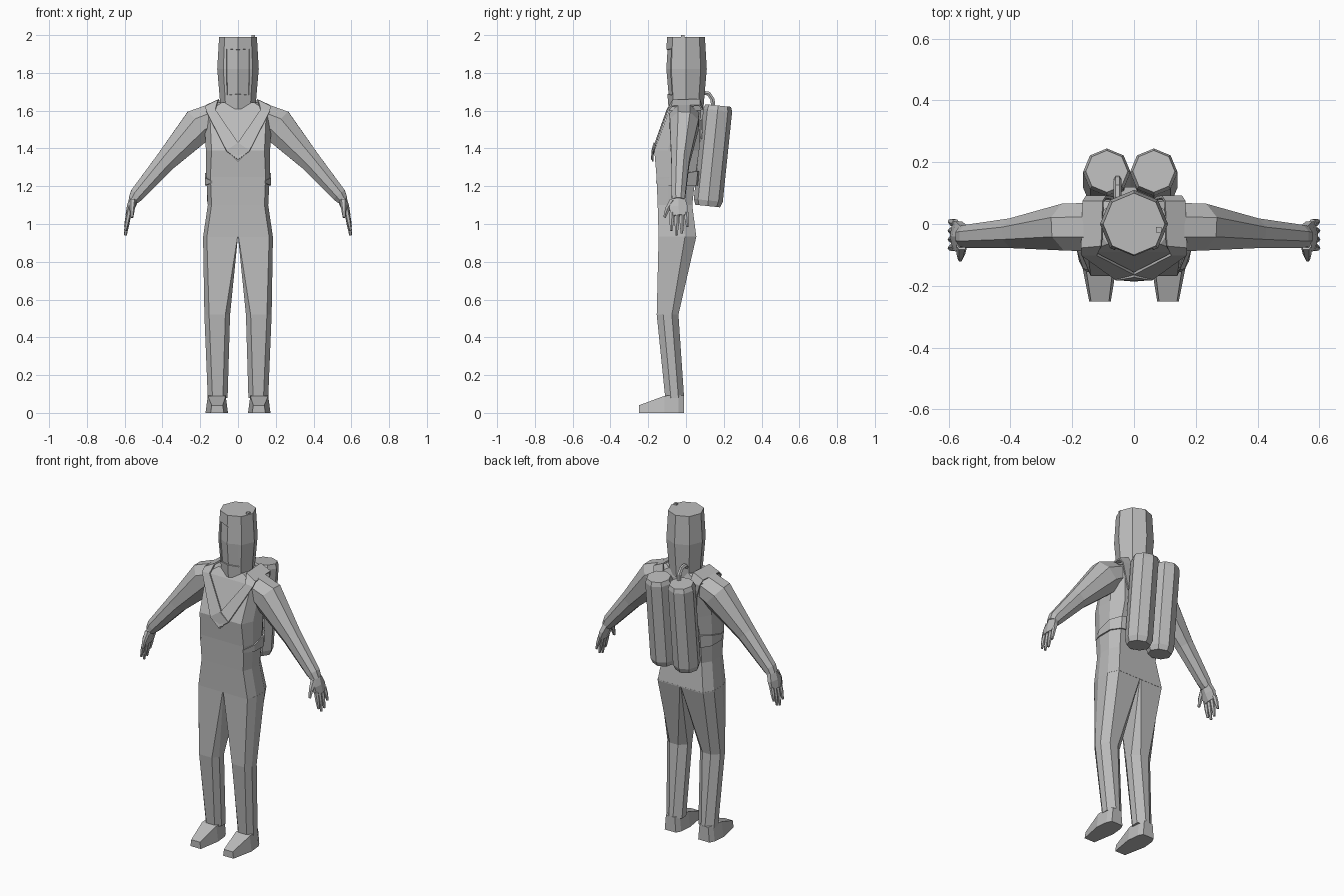
import bpy, bmesh, math
from mathutils import Vector

if "Cube" in bpy.data.objects:
    bpy.data.objects.remove(bpy.data.objects["Cube"])

grey = bpy.data.materials.new("suit_grey")
grey.diffuse_color = (0.5, 0.5, 0.5, 1)
grey.use_nodes = True
grey.node_tree.nodes["Principled BSDF"].inputs["Base Color"].default_value = grey.diffuse_color


def finish(name, bm, mirror=False, solid=0):
    bmesh.ops.recalc_face_normals(bm, faces=bm.faces[:])
    me = bpy.data.meshes.new(name)
    bm.to_mesh(me)
    bm.free()
    me.materials.append(grey)
    ob = bpy.data.objects.new(name, me)
    bpy.context.collection.objects.link(ob)
    if solid:
        m = ob.modifiers.new("thickness", 'SOLIDIFY')
        m.thickness, m.offset = solid, 0
    if mirror:
        m = ob.modifiers.new("mirror", 'MIRROR')
        m.use_mirror_merge = False
    return ob


def loft(bm, rings):
    """Skin closed rings of points and cap both ends."""
    vs = [[bm.verts.new(p) for p in r] for r in rings]
    n = len(vs[0])
    for a, b in zip(vs, vs[1:]):
        for i in range(n):
            j = (i + 1) % n
            bm.faces.new((a[i], a[j], b[j], b[i]))
    bm.faces.new(vs[0])
    bm.faces.new(vs[-1])


def box_ring(x0, x1, yf, yb, z, ci, co):
    """Rectangle with chamfered corners, ci on the x0 side and co on the x1 side."""
    d = (yb - yf) * 0.3
    di = d if ci > 0.005 else 0.005
    return [(x0 + ci, yf, z), (x1 - co, yf, z), (x1, yf + d, z), (x1, yb - d, z),
            (x1 - co * 1.6, yb, z), (x0 + ci * 1.6, yb, z), (x0, yb - di, z), (x0, yf + di, z)]


def limb(bm, path, sides=8):
    """Tube along (x, y, z, half width, half thickness), wide side held to one plane."""
    pts = [Vector(p[:3]) for p in path]
    rings = []
    for i, p in enumerate(path):
        t = (pts[min(i + 1, len(pts) - 1)] - pts[max(i - 1, 0)]).normalized()
        n = t.cross(Vector((0, 1, 0))).normalized()
        w = n.cross(t).normalized()
        rings.append([pts[i] + w * (p[3] * math.cos(a)) + n * (p[4] * math.sin(a))
                      for a in [(k + 0.5) * math.tau / sides for k in range(sides)]])
    loft(bm, rings)


# Torso
bm = bmesh.new()
loft(bm, [box_ring(-w, w, yf, yb, z, c, c) for w, yf, yb, z, c in [
    (.185, -.145, .055, .93, .02), (.16, -.15, .033, 1.10, .02),
    (.168, -.156, .05, 1.25, .022), (.17, -.168, .07, 1.39, .03),
    (.18, -.09, .08, 1.60, .03), (.115, -.065, .07, 1.643, .03)]])
finish("torso", bm)

# Legs
bm = bmesh.new()
loft(bm, [box_ring(*r) for r in [
    (0, .185, -.145, .055, .935, .002, .02), (.042, .178, -.155, -.04, .52, .025, .025),
    (.055, .16, -.11, -.01, .08, .025, .025)]])
finish("legs", bm, True)

# Shoes
bm = bmesh.new()
loft(bm, [[(a, y, 0), (b, y, 0), (b - t, y, h), (a + t, y, h)] for a, b, y, h, t in [
    (.075, .15, -.01, .09, .008), (.06, .165, -.04, .095, .01),
    (.053, .172, -.115, .09, .012), (.075, .145, -.25, .04, .006)]])
finish("shoes", bm, True)

# Arms
bm = bmesh.new()
limb(bm, [(.13, -.01, 1.56, .085, .085), (.205, -.01, 1.525, .082, .10),
          (.385, -.03, 1.33, .052, .06), (.535, -.04, 1.155, .040, .042),
          (.555, -.04, 1.125, .036, .03)])
finish("arms", bm, True)

# Hands: palm, four fingers and thumb
bm = bmesh.new()
limb(bm, [(.548, -.04, 1.14, .036, .026), (.567, -.04, 1.09, .056, .022),
          (.58, -.036, 1.045, .052, .016)], 6)
for y, tip_y, tip_z in [(-.074, -.078, .965), (-.048, -.05, .94),
                        (-.022, -.022, .95), (.002, .008, .985)]:
    limb(bm, [(.577, y, 1.06, .014, .013),
              (.587, (y + tip_y) / 2, (1.06 + tip_z) / 2, .013, .012),
              (.596, tip_y, tip_z, .007, .007)], 6)
limb(bm, [(.557, -.07, 1.125, .018, .018), (.56, -.098, 1.08, .014, .014),
          (.562, -.114, 1.035, .008, .008)], 6)
finish("hands", bm, True)

# Helmet with recessed visor
bm = bmesh.new()
loft(bm, [[(r * math.sin(k * math.tau / 8), -r * math.cos(k * math.tau / 8), z)
           for k in range(8)] for r, z in [
    (.092, 1.61), (.097, 1.67), (.11, 1.82), (.103, 1.94), (.1, 1.99)]])
front = [f for f in bm.faces if f.calc_center_median().y < -.06
         and 1.67 < f.calc_center_median().z < 1.94]
bmesh.ops.recalc_face_normals(bm, faces=bm.faces[:])
bmesh.ops.inset_region(bm, faces=front, thickness=.017, depth=0)
bmesh.ops.inset_region(bm, faces=front, thickness=.001, depth=-.006)
finish("helmet", bm)

# Small valve on top of the helmet
bm = bmesh.new()
bmesh.ops.create_cube(bm, size=.018)
bmesh.ops.translate(bm, verts=bm.verts[:], vec=(.08, -.018, 1.991))
finish("helmet_valve", bm)

# Air tanks, leaning with the back
for side, cx in (("left", -.088), ("right", .064)):
    bm = bmesh.new()
    axis = Vector((0, .055, .53)).normalized()
    base = Vector((cx, .115, 1.095))
    back = Vector((0, axis.z, -axis.y))
    loft(bm, [[base + axis * h + Vector((r * math.sin(k * math.tau / 8), 0, 0))
               + back * (r * math.cos(k * math.tau / 8)) for k in range(8)]
              for r, h in [(.066, 0), (.077, .03), (.077, .51), (.068, .535)]])
    finish(side + "_tank", bm)

# Back plate joining tanks and body
bm = bmesh.new()
loft(bm, [[(-.06, .05, z), (.06, .05, z), (.06, y, z), (-.06, y, z)]
          for z, y in ((1.2, .075), (1.28, .08), (1.55, .12))])
finish("back_plate", bm)

# Air hose
bm = bmesh.new()
hose = [(.145, 1.615), (.14, 1.66), (.12, 1.69), (.09, 1.695), (.06, 1.675)]
rings = []
for i, (y, z) in enumerate(hose):
    a, b = hose[max(i - 1, 0)], hose[min(i + 1, 4)]
    t = Vector((0, b[0] - a[0], b[1] - a[1])).normalized()
    n = t.cross(Vector((1, 0, 0)))
    rings.append([Vector((-.053, y, z)) + Vector((.013 * math.cos(k * math.tau / 6), 0, 0))
                  + n * (.013 * math.sin(k * math.tau / 6)) for k in range(6)])
loft(bm, rings)
finish("air_hose", bm)


def ribbon(name, pairs, mirror=True):
    bm = bmesh.new()
    vs = [[bm.verts.new(p) for p in pair] for pair in pairs]
    for a, b in zip(vs, vs[1:]):
        bm.faces.new((a[0], a[1], b[1], b[0]))
    finish(name, bm, mirror, .009)


# Shoulder straps meeting in a V, chest buckle and side belt
ribbon("shoulder_straps", [
    ((.05, .08, 1.45), (.11, .08, 1.45)), ((.09, .088, 1.61), (.155, .088, 1.60)),
    ((.10, .072, 1.658), (.165, .072, 1.628)), ((.105, -.07, 1.655), (.17, -.075, 1.622)),
    ((.12, -.098, 1.605), (.17, -.098, 1.60)), ((0, -.16, 1.43), (.06, -.177, 1.385)),
    ((0, -.162, 1.425), (0, -.182, 1.34))])
ribbon("chest_buckle", [((-.06, -.178, 1.39), (0, -.168, 1.43)),
                        ((0, -.176, 1.33), (.06, -.178, 1.39))], False)
ribbon("side_belt", [((.14, -.157, 1.215), (.14, -.158, 1.23)),
                     ((.17, -.09, 1.205), (.17, -.09, 1.245)),
                     ((.17, .0, 1.205), (.171, .0, 1.27)),
                     ((.135, .052, 1.205), (.135, .058, 1.28)),
                     ((.04, .07, 1.205), (.04, .075, 1.28))])
